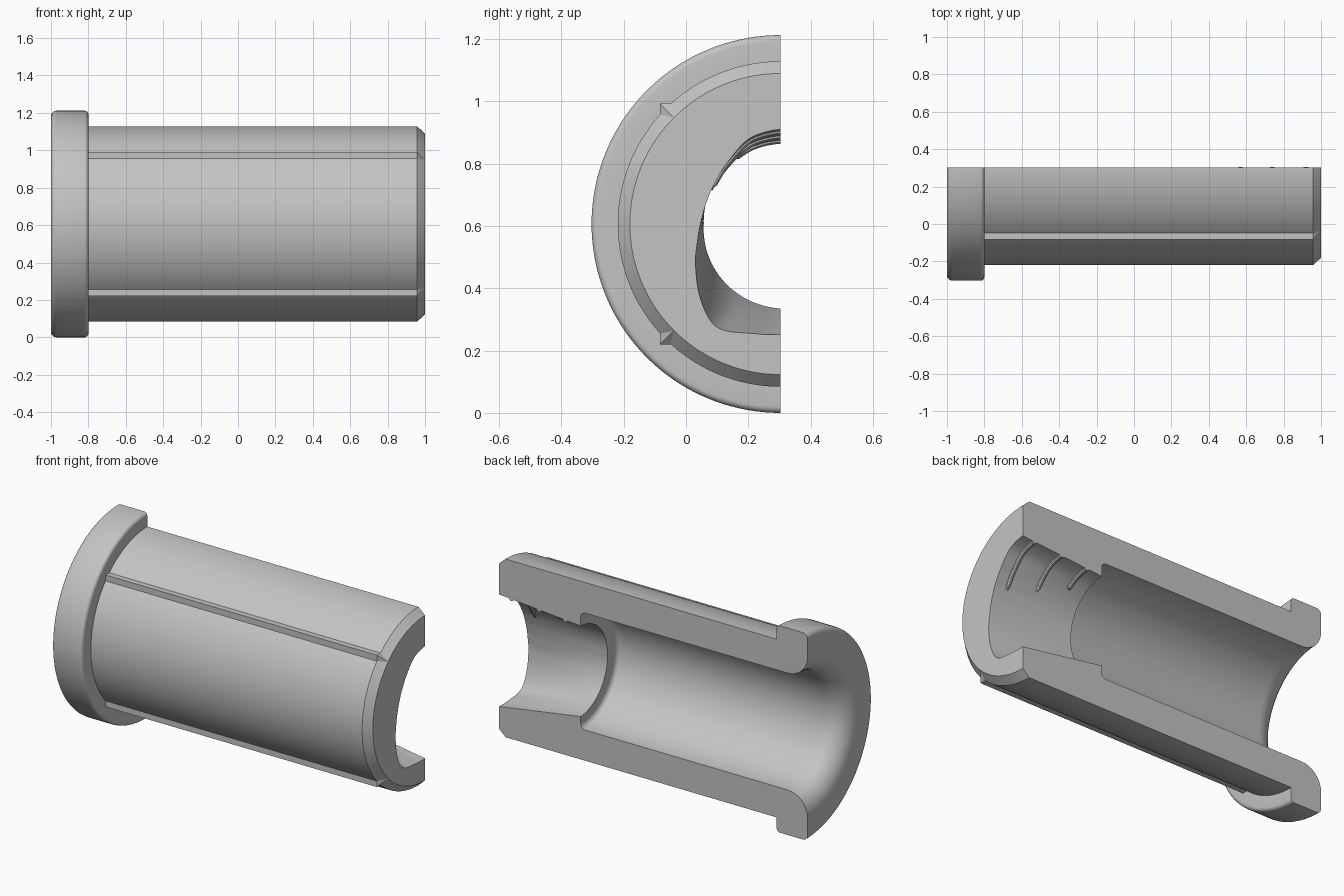
import bpy, bmesh, math

cube = bpy.data.objects.get("Cube")
if cube:
    bpy.data.objects.remove(cube, do_unlink=True)

AXIS_Y, AXIS_Z, STEPS = 0.303, 0.606, 72
THROAT_X = 0.47

grey = bpy.data.materials.new("plain grey")
grey.use_nodes = True
colour = (0.55, 0.55, 0.55, 1)
grey.diffuse_color = colour
grey.node_tree.nodes["Principled BSDF"].inputs["Base Color"].default_value = colour


def finish(obj):
    obj.data.materials.append(grey)
    bpy.ops.object.select_all(action='DESELECT')
    obj.select_set(True)
    bpy.context.view_layer.objects.active = obj
    bpy.ops.object.shade_smooth_by_angle(angle=math.radians(30))


def add_mesh(name, bm):
    bmesh.ops.recalc_face_normals(bm, faces=bm.faces)
    mesh = bpy.data.meshes.new(name)
    bm.to_mesh(mesh)
    bm.free()
    obj = bpy.data.objects.new(name, mesh)
    bpy.context.collection.objects.link(obj)
    finish(obj)
    return obj


def lookup(table, angle):
    for (a0, r0), (a1, r1) in zip(table, table[1:]):
        if angle <= a1:
            return r0 + (r1 - r0) * (angle - a0) / (a1 - a0)
    return table[-1][1]


# Radius by angle from the top, for the shaped mouth and the round throat
MOUTH = [(0, .304), (20, .293), (36, .265), (54, .249), (72, .246), (87, .253),
         (102, .271), (120, .312), (138, .366), (145, .387), (150, .391),
         (156, .379), (164, .363), (180, .353)]
THROAT = [(0, .259), (90, .246), (180, .271)]


def neck_radius(x, angle):
    t = (x - THROAT_X) / (1 - THROAT_X)
    near = [lookup(MOUTH, min(180, max(0, angle + d))) for d in (-3, 0, 3)]
    return lookup(THROAT, angle) * (1 - t) + sum(near) / 3 * t


def point(x, r, angle):
    a = math.radians(angle)
    return (x, AXIS_Y - r * math.sin(a), AXIS_Z + r * math.cos(a))


def fillet(cx, cr, rad, start, end, n=5):
    angles = [math.radians(start + (end - start) * i / n) for i in range(n + 1)]
    return [(cx + rad * math.cos(a), cr + rad * math.sin(a)) for a in angles]


# Half sleeve: closed section of (x, radius) swept half a turn; None marks the neck
section = [(1, .483), (.958, .522), (-.8, .522)]
section += fillet(-.82, .586, .02, 0, 90)
section += fillet(-.97, .576, .03, 90, 180)
section += fillet(-.87, .472, .13, 180, 270, 8)
section += fillet(.44, .312, .03, 90, 0)
section += [(THROAT_X + (1 - THROAT_X) * i / 6, None) for i in range(7)]

bm = bmesh.new()
rings = []
for x, r in section:
    ring = []
    for i in range(STEPS + 1):
        angle = 180 * i / STEPS
        radius = neck_radius(x, angle) if r is None else r
        ring.append(bm.verts.new(point(x, radius, angle)))
    rings.append(ring)
for k, ring in enumerate(rings):
    following = rings[(k + 1) % len(rings)]
    for i in range(STEPS):
        bm.faces.new((ring[i], ring[i + 1], following[i + 1], following[i]))
for end in (0, STEPS):
    bm.faces.new([ring[end] for ring in rings])
add_mesh("half_sleeve", bm)

# Square-cornered locating ridges along the outside
for name, side in (("upper_ridge", 1), ("lower_ridge", -1)):
    bm = bmesh.new()
    corners = [(.386, .386), (.386, .34), (.34, .386)]
    ends = [[bm.verts.new((x, AXIS_Y - a, AXIS_Z + side * b)) for a, b in corners]
            for x in (-.82, .958)]
    tip = bm.verts.new((1, AXIS_Y - .341, AXIS_Z + side * .341))
    bm.faces.new(ends[0])
    for i in range(3):
        j = (i + 1) % 3
        bm.faces.new((ends[0][i], ends[0][j], ends[1][j], ends[1][i]))
        bm.faces.new((ends[1][i], ends[1][j], tip))
    add_mesh(name, bm)

# Low curved grip ribs in the roof of the neck
for number, (x, sweep) in enumerate([(.92, 64), (.74, 52), (.57, 36)], 1):
    curve = bpy.data.curves.new("grip_rib", 'CURVE')
    curve.dimensions = '3D'
    curve.bevel_depth = .014
    curve.bevel_resolution = 3
    curve.use_fill_caps = True
    spline = curve.splines.new('POLY')
    spline.points.add(24)
    for i, p in enumerate(spline.points):
        angle = sweep * i / 24
        p.co = (*point(x, neck_radius(x, angle) + .003, angle), 1)
        p.radius = 1 if i < 23 else .6
    rib = bpy.data.objects.new("grip_rib_%d" % number, curve)
    bpy.context.collection.objects.link(rib)
    bpy.ops.object.select_all(action='DESELECT')
    rib.select_set(True)
    bpy.context.view_layer.objects.active = rib
    bpy.ops.object.convert(target='MESH')
    finish(bpy.context.view_layer.objects.active)
